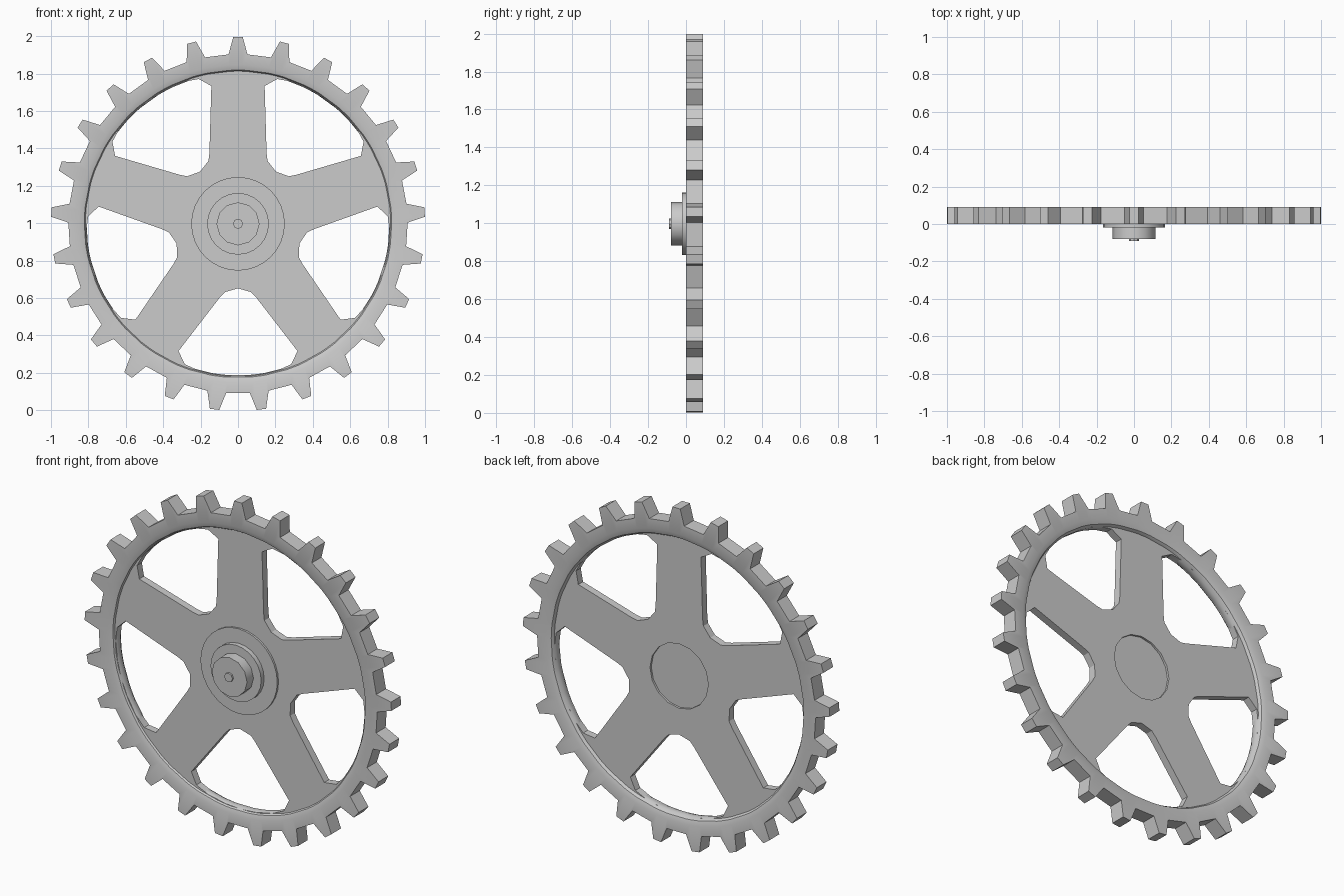
import bpy, bmesh
from math import sin, cos, pi, radians

if "Cube" in bpy.data.objects:
    bpy.data.objects.remove(bpy.data.objects["Cube"])

CZ = 0.997   # axle height
TEETH, SPOKES = 25, 5


def smooth(ob, angle):
    bpy.ops.object.select_all(action='DESELECT')
    ob.select_set(True)
    bpy.context.view_layer.objects.active = ob
    bpy.ops.object.shade_smooth_by_angle(angle=radians(angle))


def disc(name, r, y0, y1, sides):
    bpy.ops.mesh.primitive_cylinder_add(
        vertices=sides, radius=r, depth=y1 - y0,
        location=(0, (y0 + y1) / 2, CZ), rotation=(pi / 2, 0, 0))
    ob = bpy.context.object
    ob.name = name
    smooth(ob, 35)
    return ob


# Toothed rim: gear outline outside, bevelled band inside
outline = []
for k in range(TEETH):
    mid = pi / 2 + 2 * pi * k / TEETH
    for deg, r in ((-3.2, 0.907), (-1.45, 1.0), (1.45, 1.0), (3.2, 0.907)):
        outline.append((mid + radians(deg), r))
# (fixed radius or None for the tooth outline, y)
section = [(None, 0.0), (0.85, 0.0), (0.822, 0.01), (0.81, 0.03),
           (0.81, 0.06), (0.822, 0.08), (0.85, 0.09), (None, 0.09)]
bm = bmesh.new()
loops = []
for fixed, y in section:
    loops.append([bm.verts.new(((fixed or r) * cos(a), y, CZ + (fixed or r) * sin(a)))
                  for a, r in outline])
n = len(outline)
for i, la in enumerate(loops):
    lb = loops[(i + 1) % len(loops)]
    for j in range(n):
        bm.faces.new((la[j], la[(j + 1) % n], lb[(j + 1) % n], lb[j]))
bmesh.ops.recalc_face_normals(bm, faces=bm.faces)
me = bpy.data.meshes.new("toothed_rim")
bm.to_mesh(me)
bm.free()
rim = bpy.data.objects.new("toothed_rim", me)
bpy.context.collection.objects.link(rim)
smooth(rim, 35)

# Spoke plate: flat disc with five windows and a centre bore
cu = bpy.data.curves.new("spoke_plate", 'CURVE')
cu.dimensions = '2D'
cu.fill_mode = 'BOTH'
cu.extrude = 0.022


def add_loop(pts):
    sp = cu.splines.new('POLY')
    sp.points.add(len(pts) - 1)
    for p, (x, y) in zip(sp.points, pts):
        p.co = (x, y, 0, 1)
    sp.use_cyclic_u = True


def circle(r, sides):
    return [(r * cos(2 * pi * i / sides), r * sin(2 * pi * i / sides)) for i in range(sides)]


add_loop(circle(0.84, 60))
add_loop(circle(0.19, 16))
half = [(0.365, 0.07), (0.395, 0.098), (0.68, 0.318), (0.75, 0.285), (0.785, 0.21), (0.808, 0.1)]
window = [(0.345, 0)] + half + [(0.815, 0)] + [(u, -v) for u, v in reversed(half)]
for k in range(SPOKES):
    a = -pi / 2 + 2 * pi * k / SPOKES
    add_loop([(u * cos(a) - v * sin(a), u * sin(a) + v * cos(a)) for u, v in window])
plate = bpy.data.objects.new("spoke_plate", cu)
plate.rotation_euler = (pi / 2, 0, 0)
plate.location = (0, 0.042, CZ)
bpy.context.collection.objects.link(plate)
bpy.ops.object.select_all(action='DESELECT')
plate.select_set(True)
bpy.context.view_layer.objects.active = plate
bpy.ops.object.convert(target='MESH')
plate = bpy.context.object
bm = bmesh.new()
bm.from_mesh(plate.data)
bmesh.ops.remove_doubles(bm, verts=bm.verts, dist=1e-4)
bmesh.ops.recalc_face_normals(bm, faces=bm.faces)
bm.to_mesh(plate.data)
bm.free()
smooth(plate, 30)

# Hub: stacked discs stepping out to the front, recessed floor at the back
disc("hub_plate", 0.25, 0.008, 0.03, 32)
disc("hub_back_floor", 0.195, 0.02, 0.052, 16)
disc("hub_washer", 0.165, -0.02, 0.02, 24)
disc("hub_boss", 0.115, -0.08, 0.0, 12)
disc("axle_pin", 0.027, -0.09, -0.07, 8)
